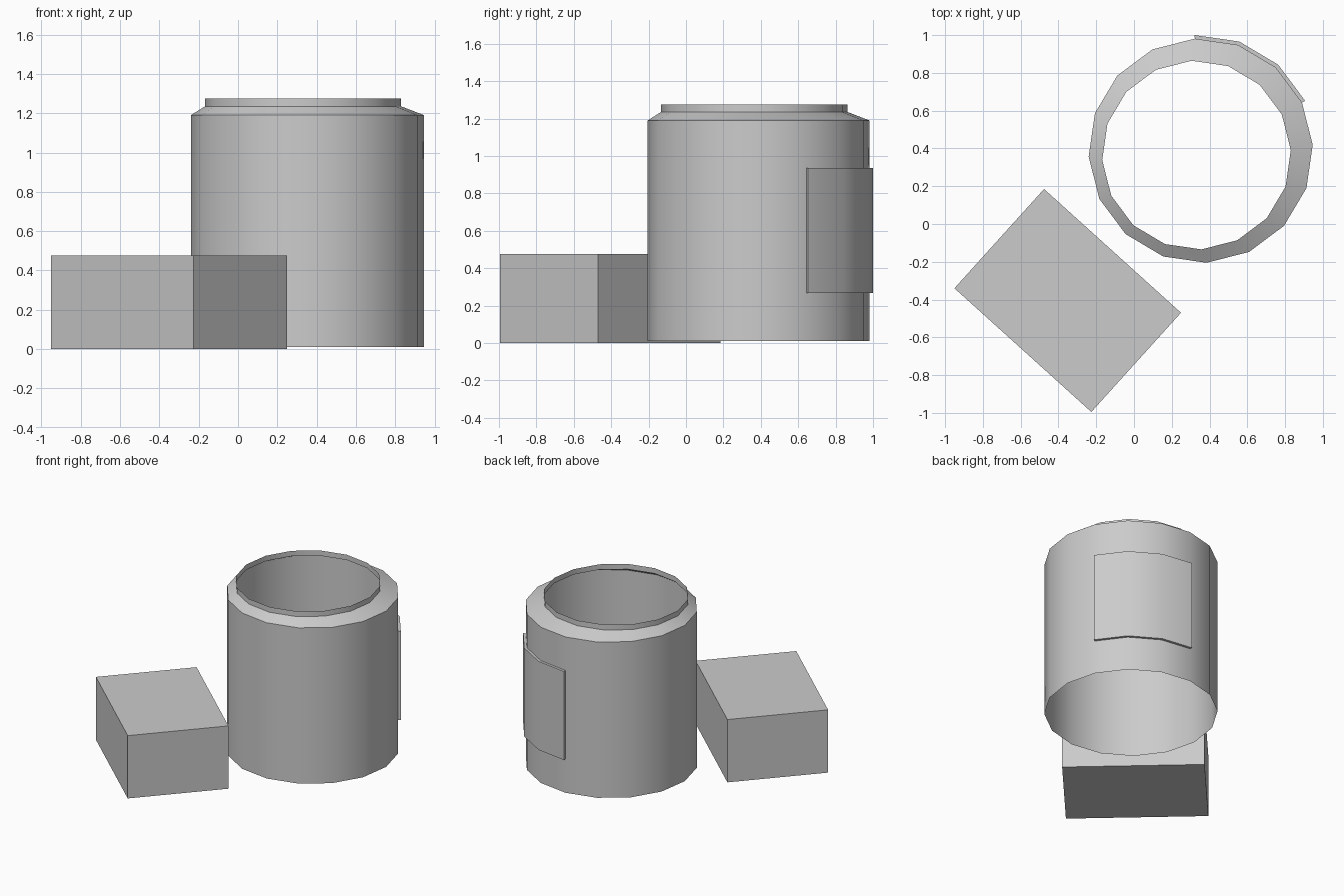
import bpy, bmesh
from math import cos, sin, radians
from mathutils import Matrix

cube = bpy.data.objects.get("Cube")
if cube:
    bpy.data.objects.remove(cube)

SIDES = 16
STEP = 360 / SIDES
TURN = 3
CENTRE = (0.353, 0.388)

grey = bpy.data.materials.new("plain_grey")
grey.use_nodes = True
colour = (0.6, 0.6, 0.6, 1)
grey.diffuse_color = colour
grey.node_tree.nodes["Principled BSDF"].inputs["Base Color"].default_value = colour


def ring_point(k, radius, centre, z):
    a = radians(TURN + STEP * k)
    return (centre[0] + radius * cos(a), centre[1] + radius * sin(a), z)


def finish(name, bm, smooth=True):
    bmesh.ops.recalc_face_normals(bm, faces=bm.faces)
    mesh = bpy.data.meshes.new(name)
    bm.to_mesh(mesh)
    bm.free()
    mesh.materials.append(grey)
    ob = bpy.data.objects.new(name, mesh)
    bpy.context.collection.objects.link(ob)
    if smooth:
        bpy.ops.object.select_all(action='DESELECT')
        ob.select_set(True)
        bpy.context.view_layer.objects.active = ob
        bpy.ops.object.shade_smooth_by_angle(angle=radians(30))
    return ob


# Open jar: straight wall, sloped shoulder and slightly off-centre neck
neck_centre = (0.331, 0.365)
profile = [(0.594, 0.012, CENTRE), (0.594, 1.19, CENTRE),
           (0.5, 1.235, neck_centre), (0.5, 1.275, neck_centre)]
bm = bmesh.new()
rings = [[bm.verts.new(ring_point(k, r, c, z)) for k in range(SIDES)]
         for r, z, c in profile]
for low, high in zip(rings, rings[1:]):
    for k in range(SIDES):
        n = (k + 1) % SIDES
        bm.faces.new((low[k], low[n], high[n], high[k]))
finish("jar", bm)

# Raised label plate wrapping three sides of the jar
bm = bmesh.new()
sections = []
for k in range(1, 5):
    corners = [(0.594, 0.267), (0.613, 0.267), (0.613, 0.937), (0.594, 0.937)]
    sections.append([bm.verts.new(ring_point(k, r, CENTRE, z)) for r, z in corners])
for a, b in zip(sections, sections[1:]):
    for i in range(3):
        bm.faces.new((a[i], b[i], b[i + 1], a[i + 1]))
bm.faces.new(sections[0])
bm.faces.new(sections[-1][::-1])
finish("label_plate", bm)

# Turned box beside the jar
bm = bmesh.new()
bmesh.ops.create_cube(bm, size=1, matrix=Matrix.Translation((-0.351, -0.405, 0.2375))
                      @ Matrix.Rotation(radians(-42.1), 4, 'Z')
                      @ Matrix.Diagonal((0.977, 0.708, 0.475, 1)))
finish("box", bm, smooth=False)
